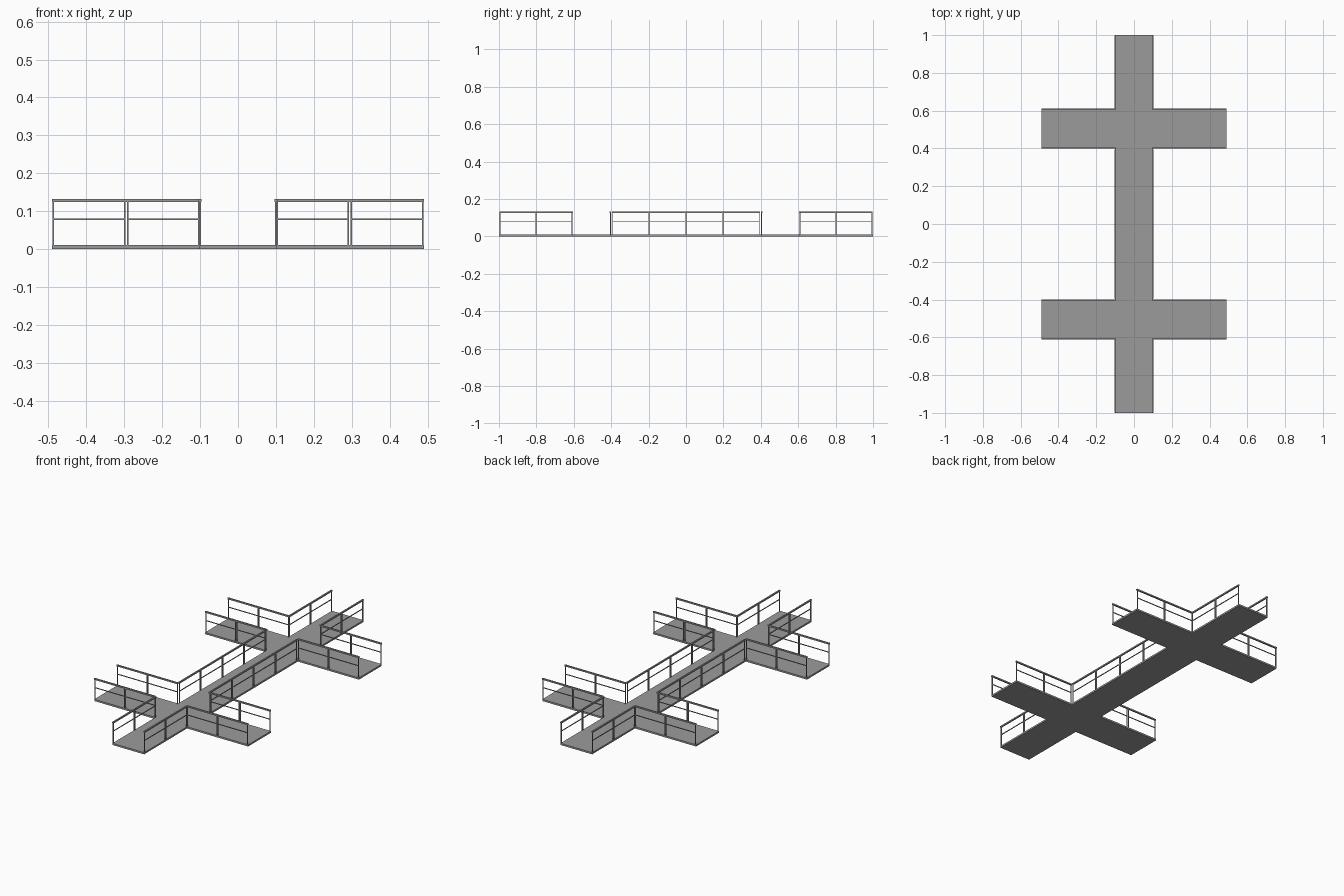
import bpy, bmesh, math
from mathutils import Matrix, Vector

if "Cube" in bpy.data.objects:
    bpy.data.objects.remove(bpy.data.objects["Cube"])

HALF_W = 0.101                  # half width of a walkway
END_X, END_Y = 0.491, 1.0       # walkway ends
ARM_Y = 0.505                   # centre line of the cross arms
DECK_T = 0.010
TOP_Z = 0.132

# Dark grey metal for every part
metal = bpy.data.materials.new("dark_metal")
metal.diffuse_color = (0.33, 0.33, 0.33, 1)
metal.use_nodes = True
metal.node_tree.nodes["Principled BSDF"].inputs["Base Color"].default_value = metal.diffuse_color


def finish(bm, name):
    bmesh.ops.recalc_face_normals(bm, faces=bm.faces)
    mesh = bpy.data.meshes.new(name)
    bm.to_mesh(mesh)
    bm.free()
    mesh.materials.append(metal)
    obj = bpy.data.objects.new(name, mesh)
    bpy.context.collection.objects.link(obj)
    return obj


def add_box(bm, lo, hi):
    lo, hi = Vector(lo), Vector(hi)
    m = Matrix.Translation((lo + hi) / 2) @ Matrix.Diagonal((*(hi - lo), 1))
    bmesh.ops.create_cube(bm, size=1, matrix=m)


# Deck: double-cross outline, extruded
a0, a1 = ARM_Y - HALF_W - 0.003, ARM_Y + HALF_W + 0.003
right_back = [(HALF_W, a0), (END_X, a0), (END_X, a1), (HALF_W, a1), (HALF_W, END_Y)]
right = [(x, -y) for x, y in reversed(right_back)] + right_back
outline = right + [(-x, y) for x, y in reversed(right)]
bm = bmesh.new()
face = bm.faces.new([bm.verts.new((x, y, 0)) for x, y in outline])
ext = bmesh.ops.extrude_face_region(bm, geom=[face], use_keep_orig=True)
bmesh.ops.translate(bm, vec=(0, 0, DECK_T),
                    verts=[v for v in ext["geom"] if isinstance(v, bmesh.types.BMVert)])
finish(bm, "deck")


# One railing section: handrail, thin middle rail and a post at each end
def railing_section(length):
    bm = bmesh.new()
    h, r, p = length / 2, 0.004, 0.002
    add_box(bm, (-h, -r, TOP_Z - 0.008), (h, r, TOP_Z))
    add_box(bm, (-h + 0.004, -p, 0.076), (h - 0.004, p, 0.080))
    for s in (-1, 1):
        x = s * (h - 0.004)
        add_box(bm, (x - p, -p, DECK_T - 0.002), (x + p, p, TOP_Z - 0.008))
    return bm


def railing(name, start, end, across, along_y, count):
    step = (end - start) / count
    for i in range(count):
        obj = finish(railing_section(abs(step)), name)
        mid = start + (i + 0.5) * step
        obj.location = (across, mid, 0) if along_y else (mid, across, 0)
        obj.rotation_euler.z = math.pi / 2 if along_y else 0


for sx in (-1, 1):
    # Long side railings between the crossings
    railing("centre_railing", -0.395, 0.395, sx * 0.100, True, 4)
    for sy in (-1, 1):
        # End railings on the spine and both sides of each cross arm
        railing("end_railing", sy * 0.607, sy * 0.998, sx * 0.100, True, 2)
        for y in (ARM_Y - 0.101, ARM_Y + 0.103):
            railing("arm_railing", sx * 0.099, sx * 0.491, sy * y, False, 2)
